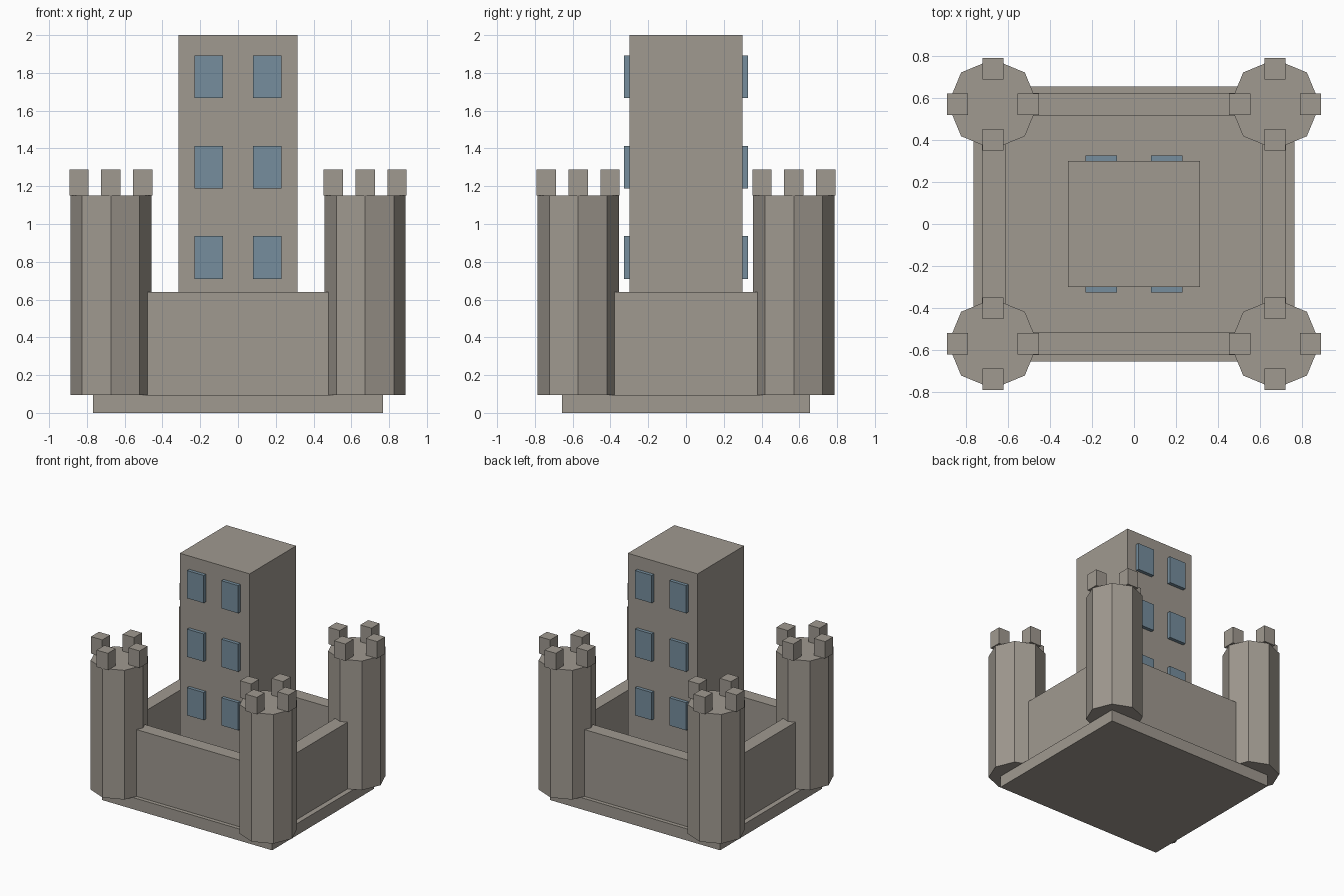
import bpy
import math

cube = bpy.data.objects.get("Cube")
if cube:
    bpy.data.objects.remove(cube, do_unlink=True)


def make_material(name, rgb):
    mat = bpy.data.materials.new(name)
    mat.use_nodes = True
    colour = (*rgb, 1.0)
    mat.diffuse_color = colour
    mat.node_tree.nodes["Principled BSDF"].inputs["Base Color"].default_value = colour
    return mat


stone = make_material("grey stone", (0.35, 0.32, 0.28))
glass = make_material("blue glass", (0.18, 0.27, 0.34))


def box(name, x, y, z, mat=stone):
    """Box from (low, high) ranges along each axis."""
    ranges = (x, y, z)
    bpy.ops.mesh.primitive_cube_add(size=1, location=[sum(r) / 2 for r in ranges])
    obj = bpy.context.object
    obj.name = name
    obj.scale = [r[1] - r[0] for r in ranges]
    bpy.ops.object.transform_apply(location=False, rotation=False, scale=True)
    obj.data.materials.append(mat)
    return obj


BASE_TOP, WALL_TOP, TOWER_TOP = 0.095, 0.64, 1.15
TOWER_X, TOWER_Y, TOWER_R = 0.673, 0.571, 0.215

# Base slab and central keep
box("base", (-0.767, 0.767), (-0.656, 0.656), (0, BASE_TOP))
box("keep", (-0.315, 0.315), (-0.30, 0.30), (BASE_TOP, 2))

# Curtain walls, running into the corner towers
for side, label in ((-1, "front"), (1, "back")):
    y = sorted((side * 0.515, side * 0.624))
    box(label + "_wall", (-TOWER_X, TOWER_X), y, (BASE_TOP, WALL_TOP))
for side, label in ((-1, "right"), (1, "left")):
    x = sorted((side * 0.612, side * 0.725))
    box(label + "_wall", x, (-TOWER_Y, TOWER_Y), (BASE_TOP, WALL_TOP))

# Octagonal corner towers, each with four merlons
for sx, x_label in ((-1, "right"), (1, "left")):
    for sy, y_label in ((-1, "front"), (1, "back")):
        cx, cy = sx * TOWER_X, sy * TOWER_Y
        label = f"{y_label}_{x_label}"
        bpy.ops.mesh.primitive_cylinder_add(
            vertices=8, radius=TOWER_R, depth=TOWER_TOP - BASE_TOP,
            location=(cx, cy, (TOWER_TOP + BASE_TOP) / 2))
        tower = bpy.context.object
        tower.name = label + "_tower"
        tower.data.materials.append(stone)
        for i in range(4):
            angle = i * math.pi / 2
            mx = cx + 0.169 * math.cos(angle)
            my = cy + 0.169 * math.sin(angle)
            box(f"{label}_merlon_{i + 1}", (mx - 0.051, mx + 0.051),
                (my - 0.051, my + 0.051), (TOWER_TOP, 1.288))

# Three rows of raised windows on the front and back of the keep
for sy, y_label in ((-1, "front"), (1, "back")):
    for sx, x_label in ((-1, "right"), (1, "left")):
        for row in range(3):
            low = 0.71 + row * 0.478
            x = sorted((sx * 0.08, sx * 0.231))
            y = sorted((sy * 0.29, sy * 0.328))
            box(f"{y_label}_{x_label}_window_{row + 1}", x, y, (low, low + 0.226), glass)
